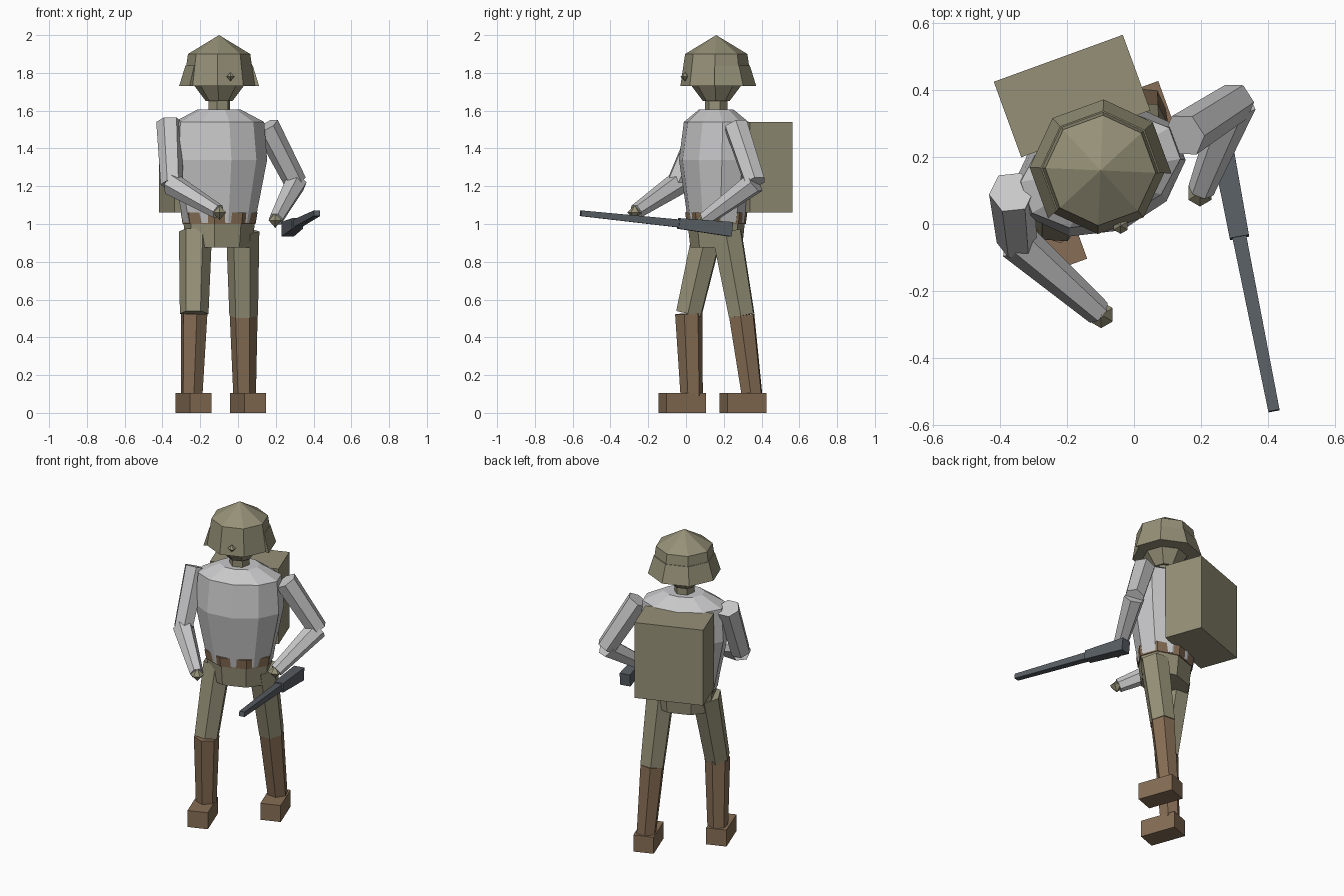
import bpy, bmesh, math
from mathutils import Vector, Matrix

if "Cube" in bpy.data.objects:
    bpy.data.objects.remove(bpy.data.objects["Cube"])

def mat(name, rgb):
    m = bpy.data.materials.new(name)
    m.diffuse_color = (*rgb, 1)
    m.use_nodes = True
    m.node_tree.nodes["Principled BSDF"].inputs["Base Color"].default_value = m.diffuse_color
    return m

OLIVE = mat("olive", (0.30, 0.28, 0.185))
GREY = mat("light_grey", (0.58, 0.58, 0.59))
BROWN = mat("brown", (0.24, 0.155, 0.09))
STEEL = mat("gun_grey", (0.10, 0.115, 0.13))

# The body faces 20 degrees off the front axis
BODY = Matrix.Translation((-0.10, 0.16, 0)) @ Matrix.Rotation(math.radians(20), 4, 'Z')

def finish(name, bm, material):
    bmesh.ops.recalc_face_normals(bm, faces=bm.faces)
    me = bpy.data.meshes.new(name)
    bm.to_mesh(me)
    bm.free()
    me.materials.append(material)
    ob = bpy.data.objects.new(name, me)
    bpy.context.collection.objects.link(ob)
    return ob

def loft(name, loops, material, frame=BODY, closed=True):
    """Skin between point loops; cap both ends."""
    bm = bmesh.new()
    rows = [[bm.verts.new(frame @ Vector(p)) for p in lp] for lp in loops]
    n = len(rows[0])
    for a, b in zip(rows, rows[1:]):
        for i in range(n):
            j = (i + 1) % n
            bm.faces.new((a[i], a[j], b[j], b[i]))
    bm.faces.new(rows[0])
    bm.faces.new(rows[-1])
    bmesh.ops.remove_doubles(bm, verts=bm.verts, dist=0.0005)
    return finish(name, bm, material)

def ring(z, a, b, n, start):
    return [(a * math.cos(start + i * math.tau / n),
             b * math.sin(start + i * math.tau / n), z) for i in range(n)]

def lathe(name, profile, n, start_deg, material):
    s = math.radians(start_deg)
    return loft(name, [ring(z, a, b, n, s) for z, a, b in profile], material)

def limb(name, p0, p1, r0, r1, material, n=6):
    p0, p1 = Vector(p0), Vector(p1)
    d = p1 - p0
    frame = Matrix.Translation(p0) @ d.to_track_quat('Z', 'Y').to_matrix().to_4x4()
    return loft(name, [ring(0, r0, r0, n, 0), ring(d.length, r1, r1, n, 0)], material, frame)

def bar(name, p0, p1, s0, s1, material):
    """Tapered box from p0 to p1; s = (width, height)."""
    p0, p1 = Vector(p0), Vector(p1)
    d = p1 - p0
    frame = Matrix.Translation(p0) @ d.to_track_quat('Y', 'Z').to_matrix().to_4x4()
    def rect(y, s):
        w, h = s[0] / 2, s[1] / 2
        return [(-w, y, -h), (w, y, -h), (w, y, h), (-w, y, h)]
    return loft(name, [rect(0, s0), rect(d.length, s1)], material, frame)

def box(name, centre, size, material):
    bm = bmesh.new()
    bmesh.ops.create_cube(bm, size=1, matrix=Matrix.Translation(centre)
                          @ Matrix.Rotation(math.radians(20), 4, 'Z')
                          @ Matrix.Diagonal((*size, 1)))
    return finish(name, bm, material)

def gem(name, centre, r):
    bm = bmesh.new()
    bmesh.ops.create_uvsphere(bm, u_segments=6, v_segments=2, radius=r,
                              matrix=Matrix.Translation(centre))
    return finish(name, bm, OLIVE)

# Head and neck
lathe("head", [(1.65, .07, .07), (1.73, .13, .13), (1.731, .19, .19),
               (1.90, .165, .165), (2.0, .0001, .0001)], 8, 22.5, OLIVE)
lathe("neck", [(1.57, .06, .06), (1.67, .06, .06)], 6, 0, OLIVE)
gem("helmet_badge", BODY @ Vector((0, -.176, 1.78)), .024)

# Helmet flap around the sides and back, open at the front
section = [(.155, 1.84), (.178, 1.84), (.212, 1.73), (.13, 1.73)]
angles = [math.radians(-22.5 + 45 * i) for i in range(6)]
loft("helmet_flap", [[(r * math.cos(t), r * math.sin(t), z) for r, z in section]
                     for t in angles], OLIVE)

# Torso, belt, pelvis
lathe("torso", [(1.005, .195, .143), (1.34, .262, .19), (1.54, .248, .16),
                (1.605, .12, .09)], 10, -90, GREY)
lathe("belt", [(1.0, .20, .15), (1.06, .21, .158)], 8, 22.5, BROWN)
lathe("pelvis", [(.875, .185, .13), (1.005, .195, .145)], 8, 22.5, OLIVE)

# Backpack
box("backpack", (-.185, .382, 1.30), (.41, .24, .48), OLIVE)

# Legs: hip, knee, ankle, foot centre
legs = {
    "right": ((-.225, .115, .96), (-.232, .015, .525), (-.245, .03, .09), (-.235, -.02, .0525)),
    "left": ((.025, .215, .96), (.03, .295, .515), (.035, .35, .09), (.053, .302, .0525)),
}
for side, (hip, knee, ankle, foot) in legs.items():
    limb(side + "_thigh", hip, knee, .088, .076, OLIVE)
    limb(side + "_shin", knee, ankle, .074, .06, BROWN)
    box(side + "_foot", foot, (.122, .222, .105), BROWN)

# Arms: shoulder, elbow, wrist
arms = {
    "right": ((-.365, .095, 1.54), (-.35, -.05, 1.21), (-.105, -.265, 1.065)),
    "left": ((.15, .265, 1.52), (.305, .365, 1.22), (.20, .10, 1.025)),
}
for side, (shoulder, elbow, wrist) in arms.items():
    limb(side + "_upper_arm", shoulder, elbow, .068, .06, GREY)
    limb(side + "_forearm", elbow, wrist, .062, .04, GREY)
    tip = Vector(wrist) + (Vector(wrist) - Vector(elbow)).normalized() * .01
    gem(side + "_hand", tip, .04)

# Rifle
bar("rifle_stock", (.262, .24, .972), (.315, -.04, 1.003), (.065, .078), (.058, .056), STEEL)
bar("rifle_barrel", (.313, -.03, 1.002), (.418, -.558, 1.057), (.042, .042), (.034, .03), STEEL)
